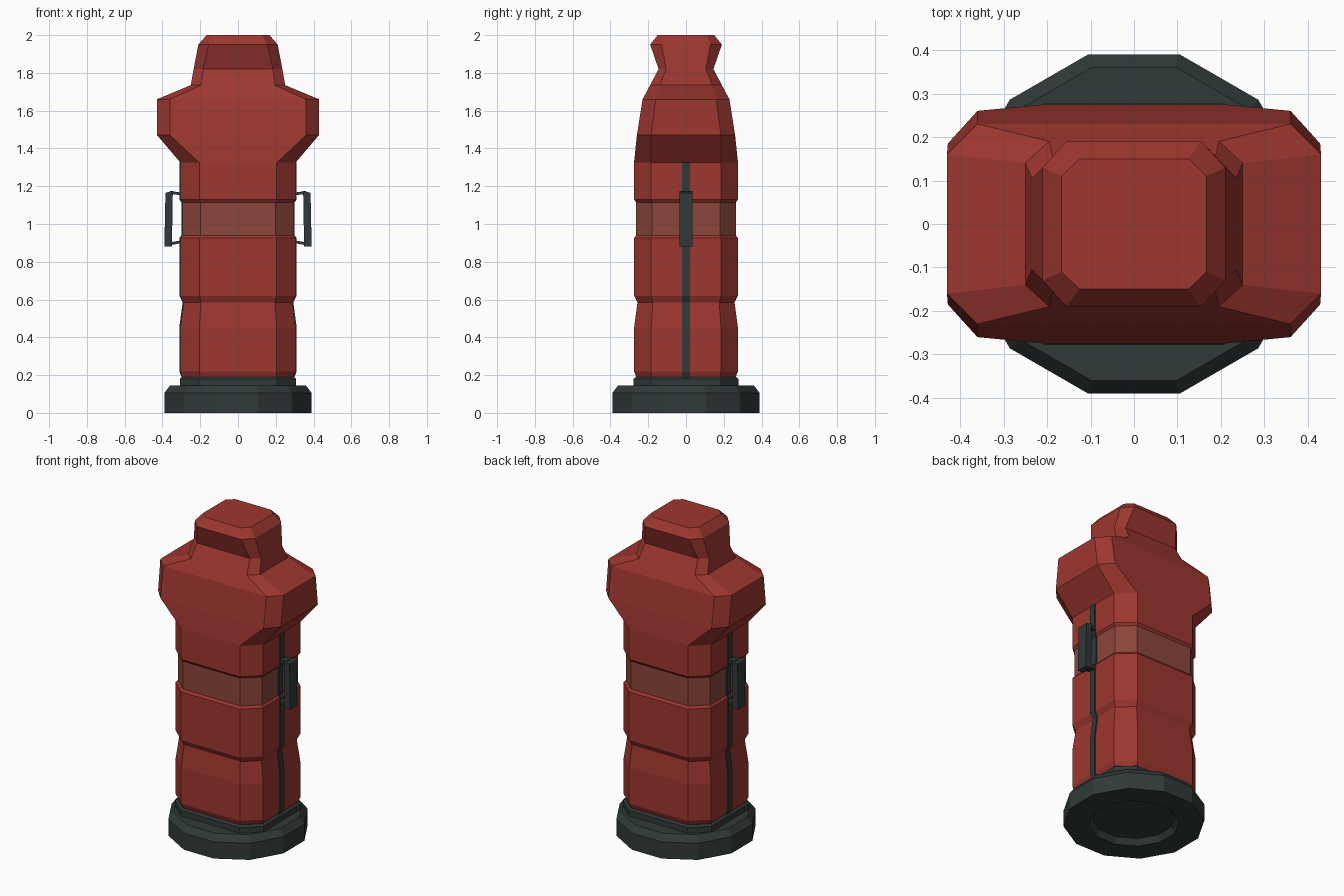
import bpy
import bmesh
import math

default_cube = bpy.data.objects.get("Cube")
if default_cube:
    bpy.data.objects.remove(default_cube, do_unlink=True)


def make_material(name, colour):
    material = bpy.data.materials.new(name)
    material.use_nodes = True
    rgba = (*colour, 1.0)
    material.diffuse_color = rgba
    material.node_tree.nodes["Principled BSDF"].inputs["Base Color"].default_value = rgba
    return material


red = make_material("hydrant red", (0.34, 0.038, 0.029))
brown = make_material("faded band brown", (0.26, 0.062, 0.042))
dark = make_material("dark iron", (0.03, 0.042, 0.041))


def finish(name, bm, *materials):
    """Turn a bmesh into a flat-shaded object."""
    bmesh.ops.recalc_face_normals(bm, faces=bm.faces)
    mesh = bpy.data.meshes.new(name)
    bm.to_mesh(mesh)
    bm.free()
    for material in materials:
        mesh.materials.append(material)
    part = bpy.data.objects.new(name, mesh)
    bpy.context.collection.objects.link(part)
    return part


def loft(rings):
    """Skin a stack of equal-sized point rings and cap both ends."""
    bm = bmesh.new()
    loops = [[bm.verts.new(point) for point in ring] for ring in rings]
    count = len(loops[0])
    for lower, upper in zip(loops, loops[1:]):
        for i in range(count):
            j = (i + 1) % count
            bm.faces.new((lower[i], lower[j], upper[j], upper[i]))
    bm.faces.new(loops[0])
    bm.faces.new(loops[-1])
    return bm


def octagon(z, half_x, half_y, flat_x, flat_y):
    """Rectangle with cut corners; the flats end at flat_x and flat_y."""
    quarter = [(half_x, flat_y), (flat_x, half_y)]
    half = quarter + [(-x, y) for x, y in reversed(quarter)]
    return [(x, y, z) for x, y in half + [(-x, -y) for x, y in half]]


def column(z, inset):
    return octagon(z, 0.305 - inset, 0.275 - inset, 0.205 - inset / 2, 0.185 - inset / 2)


def dodecagon(z, radius):
    angles = [math.radians(15 + 30 * i) for i in range(12)]
    return [(radius * math.cos(a), radius * math.sin(a), z) for a in angles]


def side_plate(name, profile, half_width, side):
    """Extrude an x-z outline along y on one side of the body."""
    rings = [[(side * x, y, z) for x, z in profile] for y in (-half_width, half_width)]
    return finish(name, loft(rings), dark)


# Foot with a recessed underside
finish("base_foot", loft([
    dodecagon(0.035, 0.235), dodecagon(0, 0.26), dodecagon(0, 0.404),
    dodecagon(0.105, 0.404), dodecagon(0.145, 0.373),
]), dark)

# Collar between foot and body
finish("base_collar", loft([
    column(0.14, -0.003), column(0.18, -0.003), column(0.19, 0.01),
]), dark)

# Body column, as heights and insets of its grooves
torso = [
    (0.185, 0.014), (0.22, 0), (0.45, 0), (0.585, 0.018), (0.62, 0),
    (0.925, 0), (0.94, 0.011), (1.115, 0.011), (1.13, 0), (1.325, 0),
]
rings = [column(z, inset) for z, inset in torso]

# Shoulders, neck and cap continue the same skin
rings += [
    octagon(1.47, 0.428, 0.26, 0.36, 0.185),
    octagon(1.66, 0.43, 0.23, 0.36, 0.16),
    octagon(1.735, 0.25, 0.19, 0.195, 0.14),
    octagon(1.82, 0.235, 0.145, 0.185, 0.105),
    octagon(1.95, 0.21, 0.19, 0.155, 0.13),
    octagon(2, 0.167, 0.15, 0.125, 0.11),
]
body = loft(rings)
for face in body.faces:
    if 0.95 < face.calc_center_median().z < 1.1:
        face.material_index = 1
finish("body", body, red, brown)

# Side seams and handles
for label, side in (("left", 1), ("right", -1)):
    outer = [(0.311 - inset, z) for z, inset in torso]
    inner = [(x - 0.03, z) for x, z in reversed(outer)]
    side_plate(label + "_seam", outer + inner, 0.02, side)

    grip = [(0.35, 0.88), (0.39, 0.88), (0.384, 1.165), (0.345, 1.175)]
    side_plate(label + "_handle_grip", grip, 0.035, side)

    for arm, z, rise in (("upper", 1.15, 0.01), ("lower", 0.9, -0.012)):
        bar = [(0.29, z), (0.36, z + rise), (0.36, z + rise + 0.015), (0.29, z + 0.015)]
        side_plate(label + "_handle_" + arm + "_arm", bar, 0.025, side)
